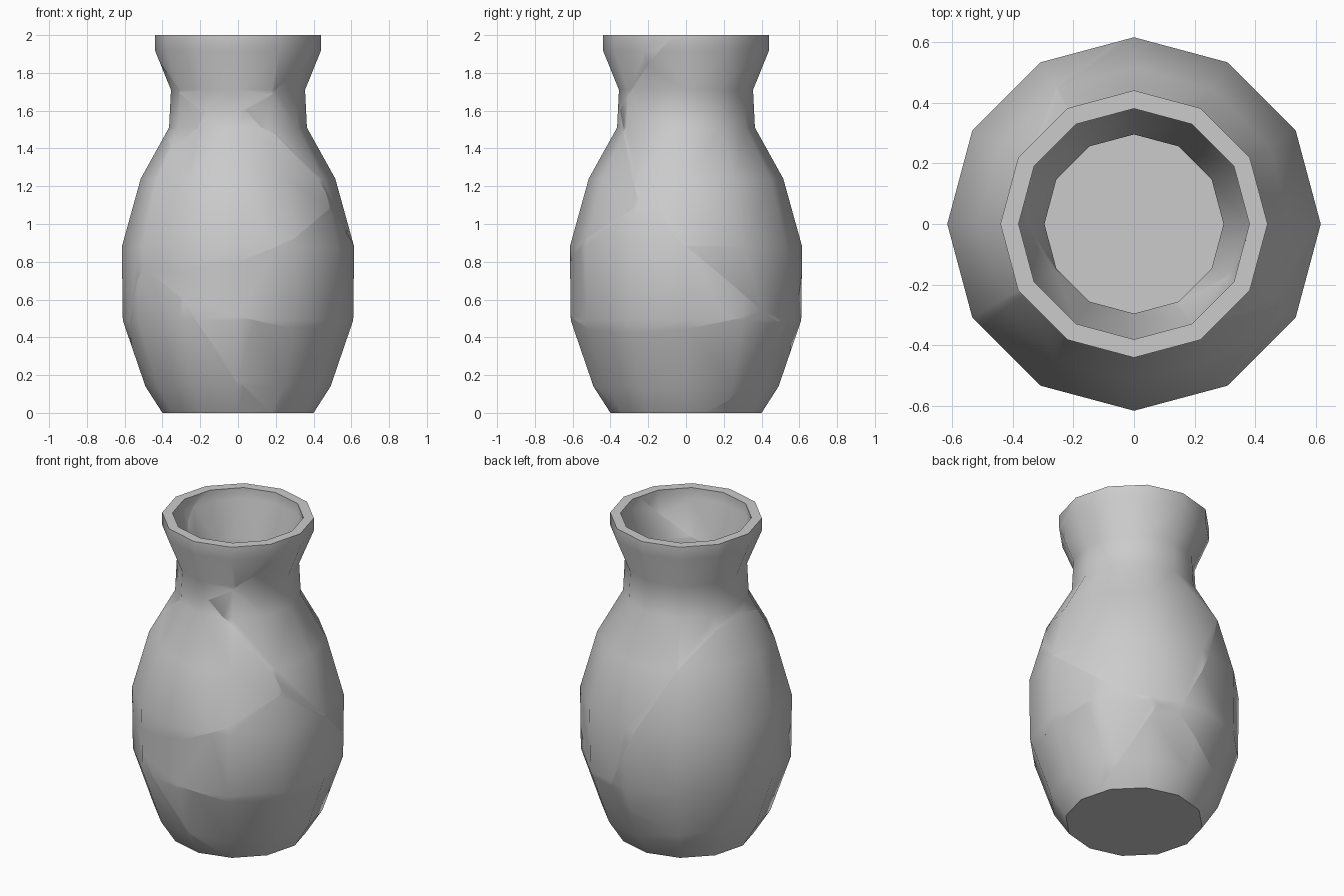
import bpy
import bmesh
import math
from mathutils import Vector

if "Cube" in bpy.data.objects:
    bpy.data.objects.remove(bpy.data.objects["Cube"])

SIDES = 12

# Vase wall profile (radius, height): up the outside, over the rim, down the inside
PROFILE = [
    (0.40, 0.00), (0.49, 0.14), (0.61, 0.49), (0.615, 0.88), (0.515, 1.24),
    (0.365, 1.51), (0.355, 1.71), (0.44, 1.92), (0.44, 2.00),
    (0.38, 2.00), (0.38, 1.93), (0.295, 1.72), (0.305, 1.50), (0.455, 1.22),
    (0.555, 0.88), (0.55, 0.50), (0.43, 0.16), (0.36, 0.06),
]

# Fracture cells: name -> (seed point, weight)
CELLS = {
    "neck_shard": ((-0.12, -0.607, 2.13), 0.0),
    "back_shard": ((0.085, 0.202, 1.355), 0.0),
    "front_shard": ((-0.032, -0.644, 1.076), 0.0),
    "right_shard": ((0.105, -0.442, 0.603), 0.0),
    "left_shard": ((-0.563, 0.231, 1.045), 0.0),
    "lower_right_shard": ((0.071, -0.423, 0.477), 0.0065),
    "base_shard": ((0.015, -0.399, 0.441), 0.0274),
}


def make_vase():
    """Twelve-sided hollow vase as a closed bmesh."""
    bm = bmesh.new()
    rings = []
    for r, z in PROFILE:
        rings.append([bm.verts.new((r * math.cos(2 * math.pi * i / SIDES),
                                    r * math.sin(2 * math.pi * i / SIDES), z))
                      for i in range(SIDES)])
    for lo, hi in zip(rings, rings[1:]):
        for i in range(SIDES):
            j = (i + 1) % SIDES
            bm.faces.new((lo[i], lo[j], hi[j], hi[i]))
    bm.faces.new(rings[0][::-1])   # underside
    bm.faces.new(rings[-1])        # inner floor
    bm.normal_update()
    return bm


def cut_cell(bm, name):
    """Trim the vase down to one fracture cell and close each cut."""
    a, wa = Vector(CELLS[name][0]), CELLS[name][1]
    for other, (seed, wb) in CELLS.items():
        if other == name:
            continue
        b = Vector(seed)
        n = b - a
        k = b.dot(b) + wb - a.dot(a) - wa
        co = n * (k / (2 * n.dot(n)))
        geom = bm.verts[:] + bm.edges[:] + bm.faces[:]
        cut = bmesh.ops.bisect_plane(bm, geom=geom, dist=1e-5, plane_co=co,
                                     plane_no=n.normalized(), clear_outer=True)
        edges = [e for e in cut["geom_cut"]
                 if isinstance(e, bmesh.types.BMEdge) and e.is_boundary]
        if edges:
            bmesh.ops.triangle_fill(bm, use_beauty=True, use_dissolve=False,
                                    edges=edges, normal=n.normalized())


# Shards
for name in CELLS:
    bm = make_vase()
    cut_cell(bm, name)
    if not bm.faces:
        bm.free()
        continue
    mesh = bpy.data.meshes.new(name)
    bm.to_mesh(mesh)
    bm.free()
    obj = bpy.data.objects.new(name, mesh)
    bpy.context.collection.objects.link(obj)
    bpy.ops.object.select_all(action='DESELECT')
    obj.select_set(True)
    bpy.context.view_layer.objects.active = obj
    bpy.ops.object.shade_smooth_by_angle(angle=math.radians(40))
